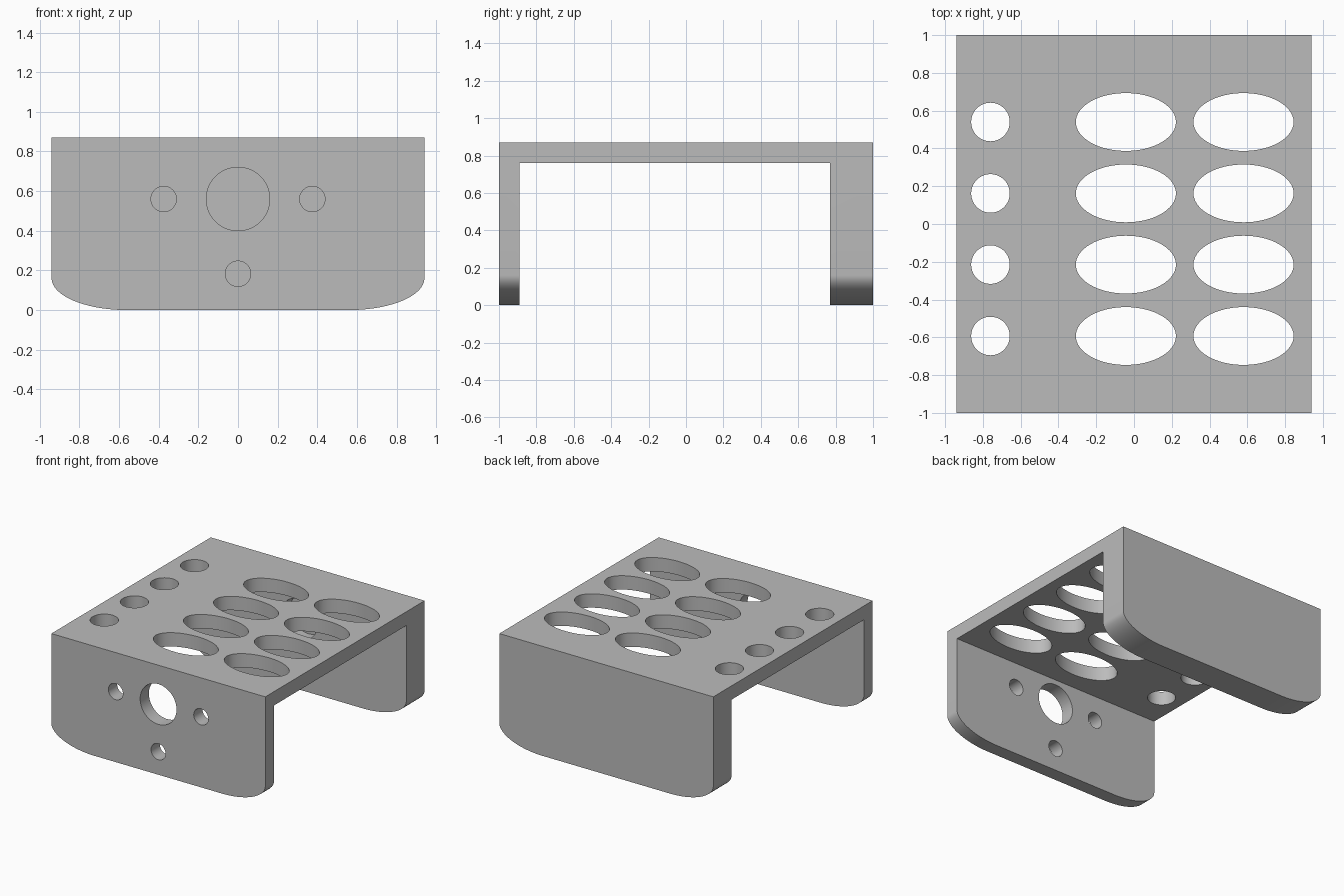
import bpy
import bmesh
import math
from mathutils import Matrix

cube = bpy.data.objects.get("Cube")
if cube:
    bpy.data.objects.remove(cube)

W, D, H = 0.94, 1.0, 0.87          # half width, half depth, height
FRONT_IN, BACK_IN, ROOF = -0.89, 0.77, 0.76

metal = bpy.data.materials.new("grey metal")
metal.use_nodes = True
metal.diffuse_color = (0.5, 0.5, 0.5, 1)
metal.node_tree.nodes["Principled BSDF"].inputs["Base Color"].default_value = (0.5, 0.5, 0.5, 1)


def extrude(name, points, direction):
    """Solid made by sweeping a closed outline along a direction."""
    bm = bmesh.new()
    face = bm.faces.new([bm.verts.new(p) for p in points])
    moved = bmesh.ops.extrude_face_region(bm, geom=[face])["geom"]
    bmesh.ops.translate(bm, vec=direction, verts=[v for v in moved if isinstance(v, bmesh.types.BMVert)])
    bmesh.ops.recalc_face_normals(bm, faces=bm.faces)
    mesh = bpy.data.meshes.new(name)
    bm.to_mesh(mesh)
    bm.free()
    mesh.materials.append(metal)
    obj = bpy.data.objects.new(name, mesh)
    bpy.context.collection.objects.link(obj)
    return obj


def ellipse(rx, ry, n=64):
    return [(rx * math.cos(2 * math.pi * i / n), ry * math.sin(2 * math.pi * i / n)) for i in range(n)]


def cut(target, tool, operation="DIFFERENCE"):
    """Apply a boolean and throw the tool away."""
    mod = target.modifiers.new("boolean", "BOOLEAN")
    mod.object, mod.operation, mod.solver = tool, operation, "EXACT"
    tool.hide_render = True
    bpy.context.view_layer.objects.active = target
    bpy.ops.object.modifier_apply(modifier=mod.name)
    bpy.data.objects.remove(tool)


def drill_y(x, z, r, y0, y1):
    pts = [(x + a, y0, z + b) for a, b in ellipse(r, r)]
    cut(bracket, extrude("drill", pts, (0, y1 - y0, 0)))


# U-shaped bracket: front plate, roof and thicker back plate
side = [(-D, 0), (FRONT_IN, 0), (FRONT_IN, ROOF), (BACK_IN, ROOF),
        (BACK_IN, 0), (D, 0), (D, H), (-D, H)]
bracket = extrude("bracket", [(-W, y, z) for y, z in side], (2 * W, 0, 0))

# Rounded lower corners on both plates
RX, RZ, STEPS = 0.38, 0.16, 24
arc = [(W - RX + RX * math.sin(t), RZ - RZ * math.cos(t))
       for t in (math.pi / 2 * i / STEPS for i in range(STEPS + 1))]
outline = [(-x, z) for x, z in reversed(arc)] + arc + [(W, H + 0.2), (-W, H + 0.2)]
# Widen above the arcs so only the corners are trimmed
outline = [(x * 1.0001, z) for x, z in outline]
cut(bracket, extrude("corner_trim", [(x, -1.1, z) for x, z in outline], (0, 2.2, 0)), "INTERSECT")

# Slots and round holes through the roof
for y in (0.54, 0.162, -0.215, -0.593):
    for x, rx, ry in ((-0.76, 0.102, 0.102), (-0.043, 0.265, 0.153), (0.58, 0.265, 0.153)):
        pts = [(x + a, y + b, 0.7) for a, b in ellipse(rx, ry)]
        cut(bracket, extrude("drill", pts, (0, 0, 0.3)))

# Shaft hole and three screw holes in the front plate
for x, z, r in ((0, 0.56, 0.16), (-0.375, 0.56, 0.064), (0.375, 0.56, 0.064), (0, 0.183, 0.064)):
    drill_y(x, z, r, -1.1, -0.8)

# Blind bearing pocket inside the back plate
drill_y(0, 0.56, 0.16, 0.7, 0.885)

bpy.ops.object.select_all(action="DESELECT")
bracket.select_set(True)
bpy.context.view_layer.objects.active = bracket
bpy.ops.object.shade_smooth_by_angle(angle=math.radians(30))
